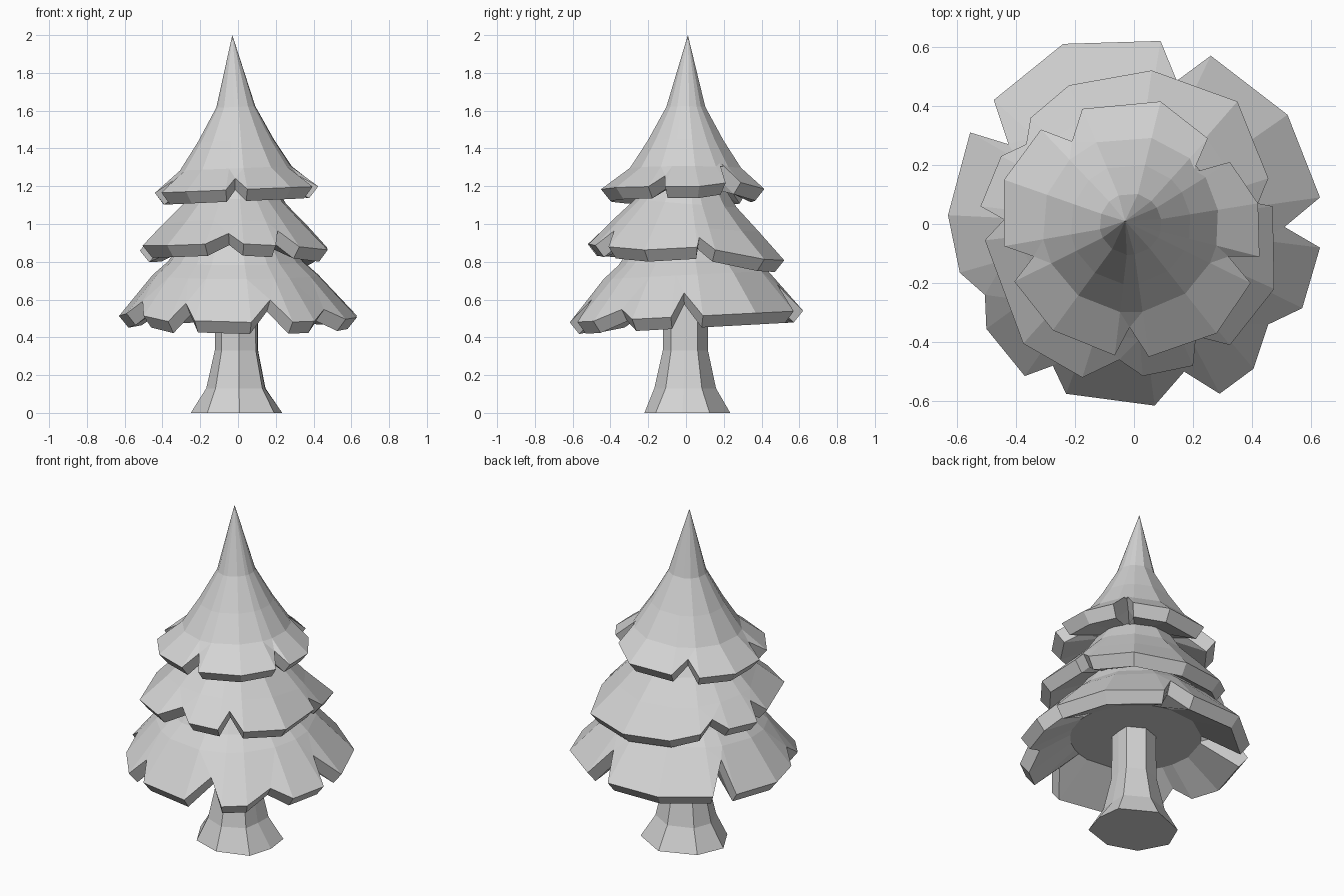
import bpy, bmesh, math

cube = bpy.data.objects.get("Cube")
if cube:
    bpy.data.objects.remove(cube, do_unlink=True)

grey = bpy.data.materials.new("plain grey")
grey.use_nodes = True
grey.diffuse_color = (0.65, 0.65, 0.65, 1)
grey.node_tree.nodes["Principled BSDF"].inputs["Base Color"].default_value = (0.65, 0.65, 0.65, 1)


def finish(name, bm):
    bmesh.ops.recalc_face_normals(bm, faces=bm.faces)
    mesh = bpy.data.meshes.new(name)
    bm.to_mesh(mesh)
    bm.free()
    mesh.materials.append(grey)
    obj = bpy.data.objects.new(name, mesh)
    bpy.context.collection.objects.link(obj)


def height_at(profile, r):
    """Height of the bough surface at radius r; profile runs from the rim inwards."""
    r = min(r, profile[0][0])
    for (r0, z0), (r1, z1) in zip(profile, profile[1:]):
        if r >= r1:
            break
    return z0 + (z1 - z0) * (r - r0) / (r1 - r0)


def bough_tier(name, outline, profile, rings, under, tilt, apex=None):
    """Skirt of boughs: outline points are (x, y), notches are (x, y, 1)."""
    bm = bmesh.new()
    cx = -0.012

    def lift(x, y):
        return tilt[0] * x + tilt[1] * y

    # Rim: top edge on the surface, lower edge dropped and drawn inwards
    top, low, base = [], [], []
    for p in outline:
        x, y = p[0], p[1]
        r = math.hypot(x - cx, y)
        z = height_at(profile, r) + lift(x, y)
        k = (r - 0.05) / r
        top.append(bm.verts.new((x, y, z)))
        low.append(bm.verts.new((cx + (x - cx) * k, y * k, z - 0.062)))
        k = under[0] / r
        base.append(bm.verts.new((cx + (x - cx) * k, y * k, under[1])))
    n = len(outline)
    for i in range(n):
        j = (i + 1) % n
        bm.faces.new((top[i], top[j], low[j], low[i]))
        bm.faces.new((low[i], low[j], base[j], base[i]))
    bm.faces.new(base)

    # Rings above the rim, one corner for each bough tip
    tips = [i for i in range(n) if len(outline[i]) == 2]
    loops = []
    for r, z in rings:
        loop = []
        for i in tips:
            a = math.atan2(outline[i][1], outline[i][0] - cx)
            x, y = cx + r * math.cos(a), r * math.sin(a)
            loop.append(bm.verts.new((x, y, z + lift(x, y))))
        loops.append(loop)
    m = len(tips)
    for t in range(m):
        u = (t + 1) % m
        a, b = tips[t], tips[u]
        ra, rb = loops[0][t], loops[0][u]
        if (a + 1) % n == b:
            bm.faces.new((top[a], top[b], rb, ra))
        else:
            notch = top[(a + 1) % n]
            bm.faces.new((top[a], notch, ra))
            bm.faces.new((notch, rb, ra))
            bm.faces.new((notch, top[b], rb))
        for lo, hi in zip(loops, loops[1:]):
            bm.faces.new((lo[t], lo[u], hi[u], hi[t]))
    if apex:
        tip = bm.verts.new(apex)
        for t in range(m):
            bm.faces.new((loops[-1][t], loops[-1][(t + 1) % m], tip))
    else:
        bm.faces.new(loops[-1])
    finish(name, bm)


# Lower boughs
bough_tier(
    "lower_boughs",
    [(-.24, .61), (.09, .62), (.145, .485, 1), (.26, .57), (.52, .37), (.63, .09),
     (.51, -.01, 1), (.63, -.08), (.57, -.285), (.455, -.34, 1), (.405, -.49),
     (.29, -.575), (.17, -.50, 1), (.07, -.615), (-.23, -.575), (-.275, -.48, 1),
     (-.37, -.515), (-.50, -.355), (-.505, -.24, 1), (-.59, -.165), (-.63, .03),
     (-.555, .31), (-.425, .27, 1), (-.475, .42)],
    [(.62, .51), (.50, .665), (.44, .73)],
    [(.44, .73), (.36, .80), (.27, .93)],
    (.36, .59), (0, .05))

# Middle boughs
bough_tier(
    "middle_boughs",
    [(-.22, .47), (.06, .52), (.35, .415), (.455, .155), (.42, .07, 1), (.47, .06),
     (.475, -.22), (.325, -.41), (.21, -.38, 1), (.20, -.48), (.03, -.515),
     (-.05, -.46, 1), (-.175, -.52), (-.375, -.405), (-.505, -.055), (-.44, .015, 1),
     (-.52, .06), (-.45, .23), (-.365, .27, 1), (-.35, .36)],
    [(.52, .85), (.39, .99)],
    [(.39, .99), (.27, 1.11), (.18, 1.25)],
    (.25, .90), (-.01, -.08))

# Upper boughs and pointed top
bough_tier(
    "upper_boughs",
    [(-.175, .39), (.09, .415), (.25, .29), (.20, .175, 1), (.325, .21), (.42, .07),
     (.425, -.11), (.32, -.11, 1), (.395, -.20), (.28, -.37), (.05, -.45),
     (-.015, -.35, 1), (-.065, -.445), (-.275, -.36), (-.405, -.195), (-.34, -.11, 1),
     (-.44, -.075), (-.44, .15), (-.315, .32), (-.21, .28, 1)],
    [(.425, 1.182), (.335, 1.255), (.30, 1.295)],
    [(.30, 1.295), (.205, 1.44), (.105, 1.62)],
    (.20, 1.19), (.04, 0), (-.03, .01, 2.0))

# Trunk: uneven sides as (angle, root radius, shaft scale), widening at the foot
sides = [(-88, .22, 1), (-40, .25, 1), (-5, .235, .85), (30, .25, 1),
         (85, .235, .95), (140, .24, 1), (180, .25, 1), (225, .23, 1)]
bm = bmesh.new()
loops = []
for z, r in [(0, None), (.13, .168), (.33, .123), (.66, .12)]:
    loop = []
    for angle, root, scale in sides:
        a = math.radians(angle)
        d = r * scale if r else root
        loop.append(bm.verts.new((d * math.cos(a), d * math.sin(a), z)))
    loops.append(loop)
for lo, hi in zip(loops, loops[1:]):
    for i in range(8):
        j = (i + 1) % 8
        bm.faces.new((lo[i], lo[j], hi[j], hi[i]))
bm.faces.new(loops[0])
bm.faces.new(loops[-1])
finish("trunk", bm)
